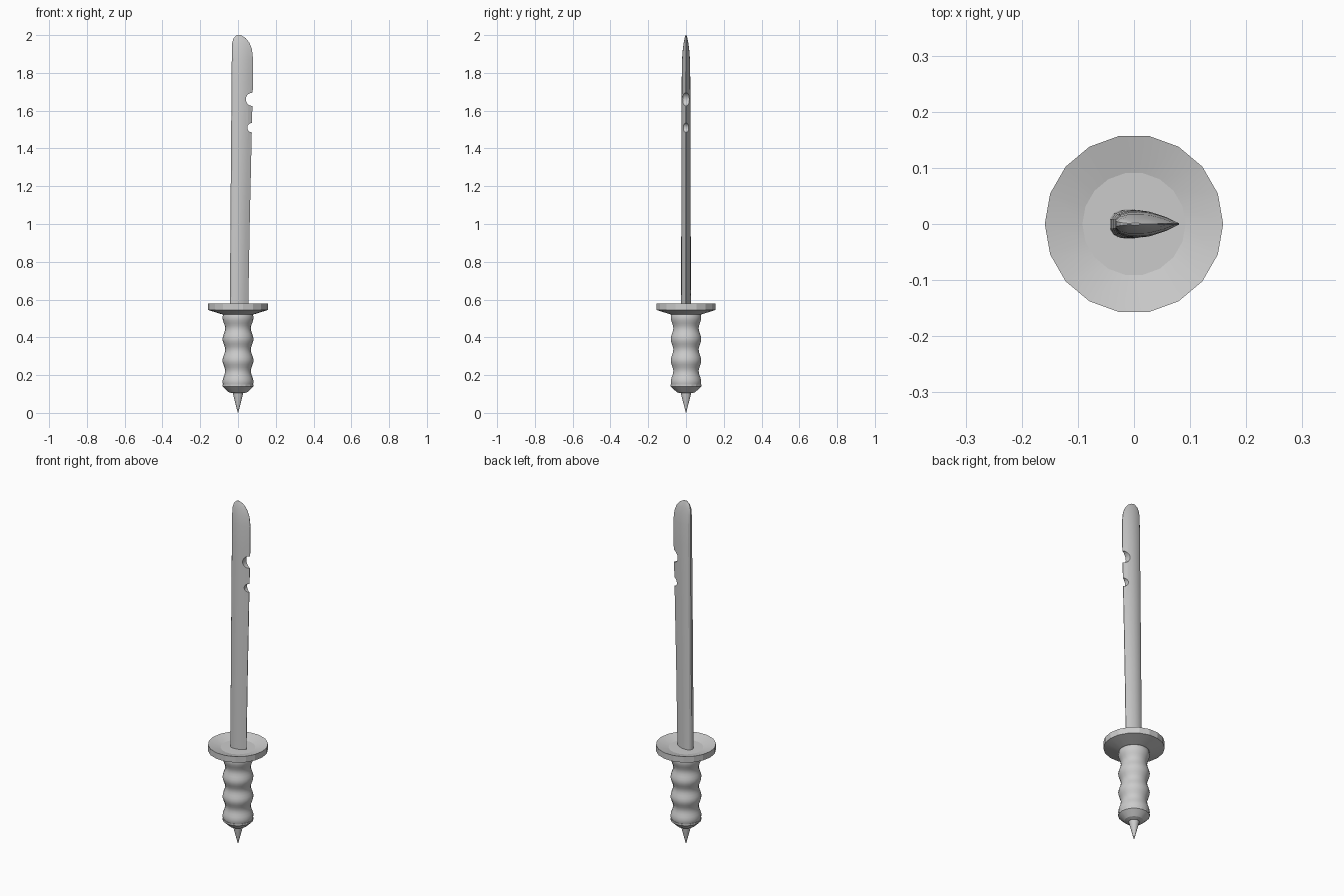
import bpy, bmesh, math

if "Cube" in bpy.data.objects:
    bpy.data.objects.remove(bpy.data.objects["Cube"])


def finish(name, bm, angle=35):
    bmesh.ops.recalc_face_normals(bm, faces=bm.faces)
    mesh = bpy.data.meshes.new(name)
    bm.to_mesh(mesh)
    bm.free()
    ob = bpy.data.objects.new(name, mesh)
    bpy.context.collection.objects.link(ob)
    bpy.ops.object.select_all(action='DESELECT')
    bpy.context.view_layer.objects.active = ob
    ob.select_set(True)
    bpy.ops.object.shade_smooth_by_angle(angle=math.radians(angle))
    return ob


def loft(name, loops, angle=35):
    bm = bmesh.new()
    rings = [[bm.verts.new(p) for p in loop] for loop in loops]
    n = len(rings[0])
    for a, b in zip(rings, rings[1:]):
        for i in range(n):
            j = (i + 1) % n
            bm.faces.new((a[i], a[j], b[j], b[i]))
    bm.faces.new(rings[0][::-1])
    bm.faces.new(rings[-1])
    return finish(name, bm, angle)


def turned(name, profile, sides=18, angle=35):
    loops = [[(r * math.cos(2 * math.pi * i / sides),
               r * math.sin(2 * math.pi * i / sides), z) for i in range(sides)]
             for r, z in profile]
    return loft(name, loops, angle)


# Spike and pommel
turned("spike", [(0.001, 0.0), (0.028, 0.105), (0.028, 0.115)])
turned("pommel", [(0.034, 0.104), (0.05, 0.11), (0.082, 0.14), (0.082, 0.15)], angle=15)

# Grip with finger waves
steps = 28
grip = []
for k in range(steps + 1):
    z = 0.145 + (0.53 - 0.145) * k / steps
    grip.append((0.075 + 0.007 * math.cos(2 * math.pi * (z - 0.165) / 0.113), z))
turned("grip", grip)

# Dished round guard
turned("guard", [(0.085, 0.522), (0.159, 0.545), (0.159, 0.58), (0.092, 0.562)], angle=10)

# Blade: thick rounded spine on the left, thin edge on the right
half = [(0, 0.35), (0.07, 0.75), (0.2, 0.97), (0.38, 1), (0.56, 0.94),
        (0.8, 0.55), (1, 0.06)]
section = half + [(u, -v) for u, v in reversed(half)]
stations = [  # z, spine x, edge x, half thickness
    (0.55, -0.043, 0.054, 0.026), (1.0, -0.040, 0.062, 0.025),
    (1.4, -0.037, 0.071, 0.024), (1.75, -0.034, 0.079, 0.023),
    (1.87, -0.033, 0.080, 0.021), (1.925, -0.033, 0.074, 0.017),
    (1.96, -0.031, 0.060, 0.012), (1.985, -0.023, 0.040, 0.007),
    (2.0, -0.006, 0.014, 0.002)]
blade = loft("blade", [[(a + u * (b - a), v * t, z) for u, v in section]
                       for z, a, b, t in stations], 25)

# Round notches in the edge
for x, z, r in ((0.076, 1.66, 0.035), (0.074, 1.51, 0.025)):
    bpy.ops.mesh.primitive_cylinder_add(vertices=20, radius=r, depth=0.2,
                                        location=(x, 0, z), rotation=(math.pi / 2, 0, 0))
    cutter = bpy.context.object
    cutter.name = "notch_cutter"
    cutter.hide_render = True
    mod = blade.modifiers.new("notch", 'BOOLEAN')
    mod.operation = 'DIFFERENCE'
    mod.solver = 'EXACT'
    mod.object = cutter
    bpy.ops.object.select_all(action='DESELECT')
    bpy.context.view_layer.objects.active = blade
    blade.select_set(True)
    bpy.ops.object.modifier_apply(modifier=mod.name)
    bpy.data.objects.remove(cutter)
bpy.ops.object.shade_smooth_by_angle(angle=math.radians(25))
